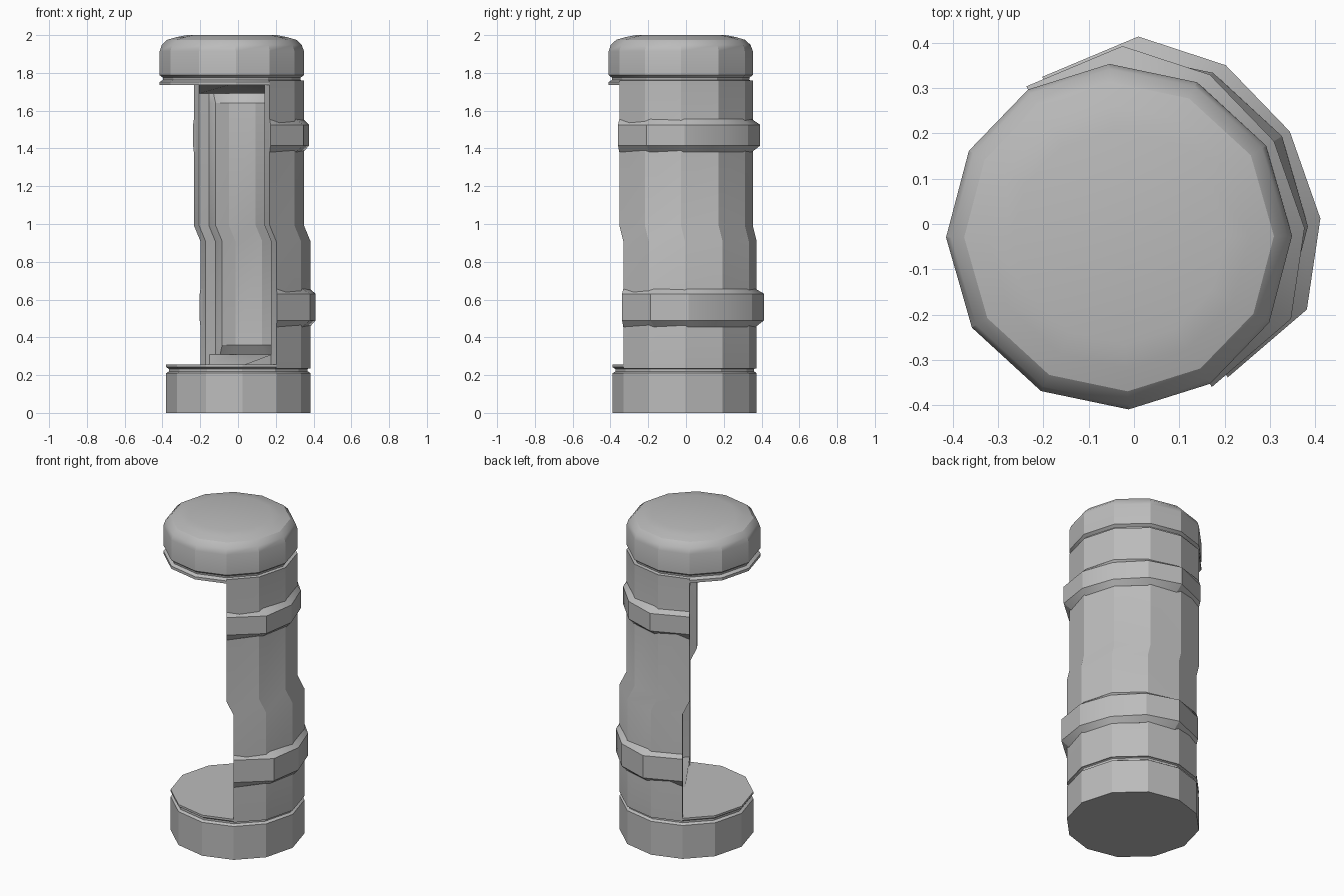
import bpy, bmesh
from math import sin, cos, radians

cube = bpy.data.objects.get("Cube")
if cube:
    bpy.data.objects.remove(cube, do_unlink=True)

FACING = 30            # direction of the middle of the half wall
R = 0.382              # outer radius
LOW, HIGH = (0.002, -0.007), (-0.033, -0.028)   # axis below and above the kink
KINK = (0.908, 0.993)

grey = bpy.data.materials.new("light_grey")
grey.use_nodes = True
colour = (0.5, 0.5, 0.5, 1)
grey.diffuse_color = colour
grey.node_tree.nodes["Principled BSDF"].inputs["Base Color"].default_value = colour


def axis(z):
    t = min(1, max(0, (z - KINK[0]) / (KINK[1] - KINK[0])))
    return [a + (b - a) * t for a, b in zip(LOW, HIGH)]


def point(angle, r, z):
    """Place a point by angle from the wall middle, around the kinked axis."""
    cx, cy = axis(z)
    a = radians(angle + FACING)
    a += radians(3.4) * sin(a + radians(15)) ** 2   # slightly uneven sides
    return (cx + r * cos(a), cy + r * sin(a), z)


def on_side(angle, r):
    """Radius of a twelve-sided ring with corner radius r at any angle."""
    return r * cos(radians(15)) / cos(radians(angle % 30 - 15))


def loft(name, loops):
    """Join closed loops of points, cap both ends, and shade."""
    bm = bmesh.new()
    rows = [[bm.verts.new(p) for p in loop] for loop in loops]
    n = len(rows[0])
    for a, b in zip(rows, rows[1:]):
        for i in range(n):
            j = (i + 1) % n
            bm.faces.new((a[i], a[j], b[j], b[i]))
    bm.faces.new(rows[0][::-1])
    bm.faces.new(rows[-1])
    bmesh.ops.recalc_face_normals(bm, faces=bm.faces)
    mesh = bpy.data.meshes.new(name)
    bm.to_mesh(mesh)
    bm.free()
    mesh.materials.append(grey)
    obj = bpy.data.objects.new(name, mesh)
    bpy.context.collection.objects.link(obj)
    bpy.ops.object.select_all(action="DESELECT")
    obj.select_set(True)
    bpy.context.view_layer.objects.active = obj
    bpy.ops.object.shade_smooth_by_angle(angle=radians(27))


def disc(name, profile):
    loft(name, [[point(a, r, z) for a in range(0, 360, 30)] for r, z in profile])


def arc(name, angles, levels):
    """Curved slab; each level gives z, outer radii and inner radii."""
    loops = []
    for z, outer, inner in levels:
        loops.append([point(a, outer(a), z) for a in angles]
                     + [point(a, inner(a), z) for a in reversed(angles)])
    loft(name, loops)


def ring(r):
    return lambda a: on_side(a, r)


def depth(d):
    """Straight front edge lying a distance d behind the opening."""
    return lambda a: min(0.335, d / max(cos(radians(a)), 0.001))


# Base and cap, each with a groove and a thin lip
disc("base", [(R, 0), (R, 0.21), (0.367, 0.22), (0.367, 0.232),
              (R, 0.242), (R, 0.255)])
disc("cap", [(R, 1.735), (R, 1.752), (0.363, 1.763), (0.365, 1.775),
             (R, 1.788), (R, 1.915), (0.371, 1.947), (0.342, 1.975),
             (0.29, 1.99), (0.237, 2.0)])

# Half-round back wall with the kink
half = list(range(-90, 91, 30))
arc("back_wall", half, [(z, ring(R), ring(0.33)) for z in (0.235, *KINK, 1.76)])

# Sloped floor and ceiling of the recess
arc("recess_floor", half, [(0.25, ring(0.34), depth(0.01)),
                           (0.31, ring(0.34), depth(0.15))])
arc("recess_ceiling", half, [(1.69, ring(0.34), depth(0.15)),
                             (1.74, ring(0.34), depth(0.01))])

# Padded lining with bevelled edges
pad = [-80, -76, -60, -30, 0, 30, 60, 76, 80]


def padded(r):
    return lambda a: on_side(a, 0.325 if abs(a) > 78 else r)


arc("back_cushion", pad,
    [(z, ring(0.335), padded(r)) for z, r in
     ((0.31, 0.315), (0.36, 0.28), (KINK[0], 0.28), (KINK[1], 0.28),
      (1.64, 0.28), (1.69, 0.315))])

# Raised bands around the wall, fullest towards the sides
swell = {0: 0.402, 27.6: 0.41, 55.7: 0.421, 90: 0.39}
bend = sorted({s * a for a in swell for s in (-1, 1)})


def raised(a):
    return swell[abs(a)]


for name, z0, z1, z2, z3 in (("lower_band", 0.455, 0.49, 0.63, 0.657),
                             ("upper_band", 1.38, 1.415, 1.525, 1.555)):
    arc(name, bend, [(z0, ring(R), ring(0.36)),
                     (z1, raised, ring(0.36)),
                     (z2, raised, ring(0.36)),
                     (z3, ring(R), ring(0.36))])
